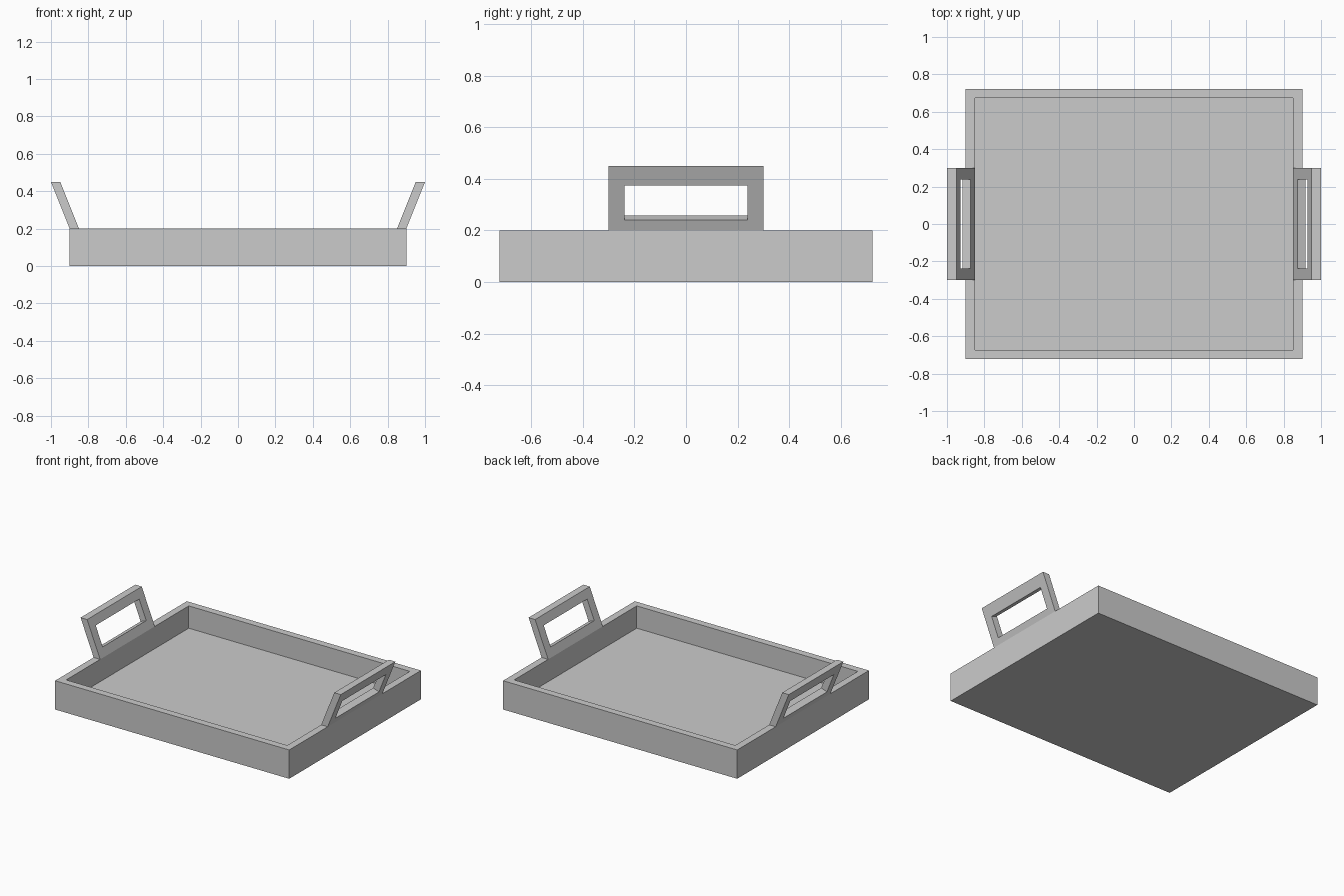
import bpy
import bmesh

cube = bpy.data.objects.get("Cube")
if cube:
    bpy.data.objects.remove(cube, do_unlink=True)

# Single matte grey
grey = bpy.data.materials.new("plain_grey")
grey.use_nodes = True
colour = (0.6, 0.6, 0.6, 1)
grey.diffuse_color = colour
grey.node_tree.nodes["Principled BSDF"].inputs["Base Color"].default_value = colour

HALF_X, HALF_Y, HEIGHT = 0.9, 0.723, 0.2
WALL, FLOOR = 0.05, 0.045
LEAN = 0.4  # outward run of the handle per unit of height


def finish(bm, name):
    bmesh.ops.recalc_face_normals(bm, faces=bm.faces)
    mesh = bpy.data.meshes.new(name)
    bm.to_mesh(mesh)
    bm.free()
    mesh.materials.append(grey)
    obj = bpy.data.objects.new(name, mesh)
    bpy.context.collection.objects.link(obj)
    return obj


def bridge(bm, a, b):
    for i in range(4):
        j = (i + 1) % 4
        bm.faces.new((a[i], a[j], b[j], b[i]))


def build_tray():
    bm = bmesh.new()

    def ring(inset, z):
        x, y = HALF_X - inset, HALF_Y - inset
        return [bm.verts.new((sx * x, sy * y, z))
                for sx, sy in ((-1, -1), (1, -1), (1, 1), (-1, 1))]

    # Base, outer wall, rim, inner wall and floor
    rings = [ring(0, 0), ring(0, HEIGHT), ring(WALL, HEIGHT), ring(WALL, FLOOR)]
    for a, b in zip(rings, rings[1:]):
        bridge(bm, a, b)
    bm.faces.new(rings[0])
    bm.faces.new(rings[-1])
    finish(bm, "tray")


def build_handle(name, side):
    bm = bmesh.new()

    def ring(half_width, low, high, offset):
        return [bm.verts.new((side * (HALF_X + LEAN * (z - HEIGHT) - offset), y, z))
                for y, z in ((-half_width, low), (half_width, low),
                             (half_width, high), (-half_width, high))]

    # Leaning frame; the grip hole is cut square to its slope
    rise = WALL * LEAN / (1 + LEAN ** 2)
    outer = ring(0.3, HEIGHT, 0.45, 0)
    outer_hole = ring(0.239, 0.24, 0.375, 0)
    inner_hole = ring(0.239, 0.24 + rise, 0.375 + rise, WALL)
    inner = ring(0.3, HEIGHT, 0.45, WALL)
    loops = [outer, outer_hole, inner_hole, inner, outer]
    for a, b in zip(loops, loops[1:]):
        bridge(bm, a, b)
    finish(bm, name)


build_tray()
for name, side in (("left_handle", 1), ("right_handle", -1)):
    build_handle(name, side)
